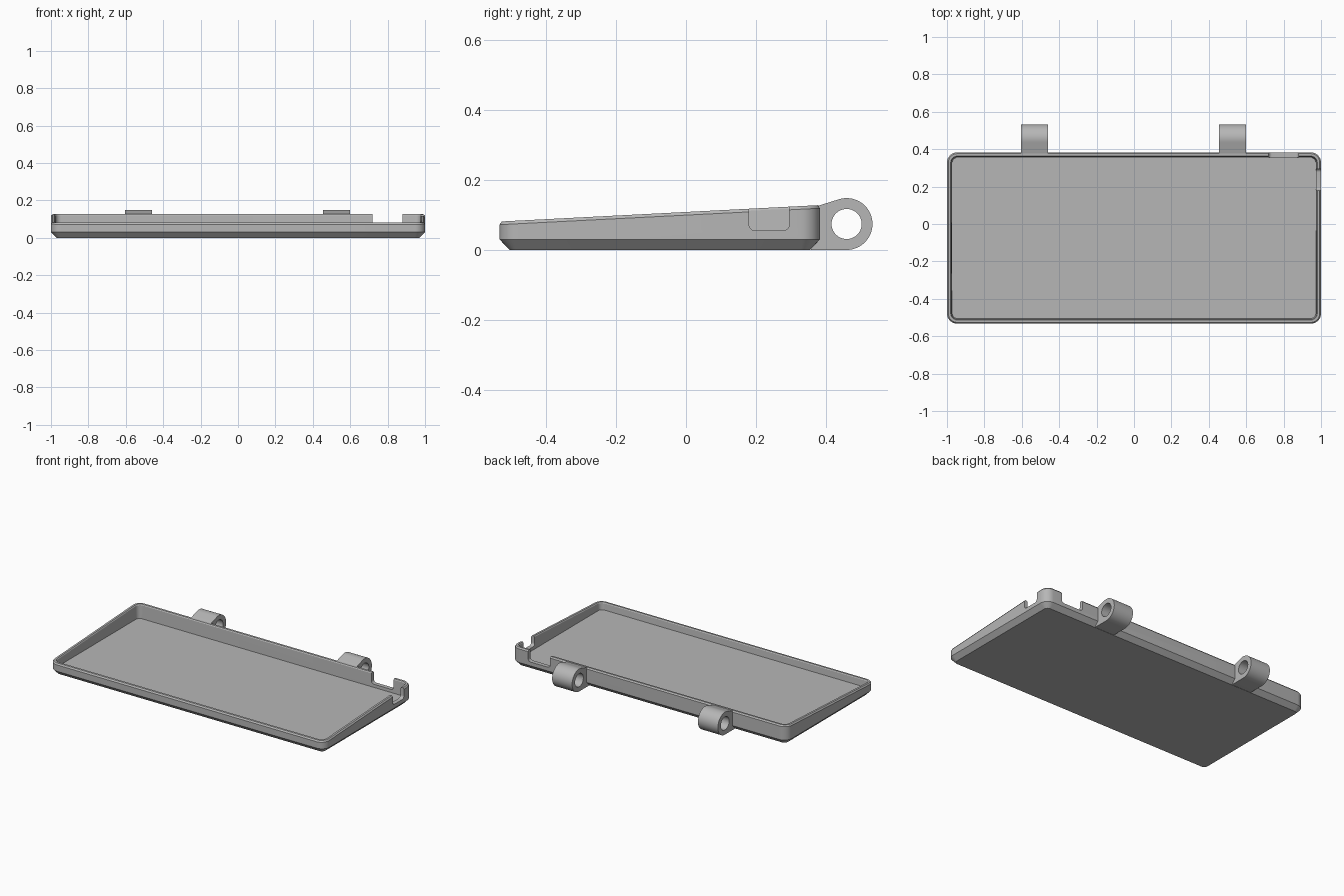
import bpy, bmesh, math
from mathutils import Vector

cube = bpy.data.objects.get("Cube")
if cube:
    bpy.data.objects.remove(cube, do_unlink=True)

grey = bpy.data.materials.new("plain grey")
grey.use_nodes = True
colour = (0.47, 0.47, 0.47, 1)
grey.diffuse_color = colour
grey.node_tree.nodes["Principled BSDF"].inputs["Base Color"].default_value = colour

FRONT, BACK, HALF_X, RADIUS = -0.533, 0.383, 1.0, 0.055


def finish(name, bm):
    bmesh.ops.recalc_face_normals(bm, faces=bm.faces)
    mesh = bpy.data.meshes.new(name)
    bm.to_mesh(mesh)
    bm.free()
    mesh.materials.append(grey)
    ob = bpy.data.objects.new(name, mesh)
    bpy.context.collection.objects.link(ob)
    return ob


def activate(ob):
    bpy.ops.object.select_all(action="DESELECT")
    ob.select_set(True)
    bpy.context.view_layer.objects.active = ob


def rim(y):
    """Height of the sloping rim."""
    return 0.081 + (y - FRONT) / (BACK - FRONT) * 0.047


def rounded_rect(x0, x1, y0, y1, r, steps=8):
    pts = []
    corners = ((x1 - r, y1 - r), (x0 + r, y1 - r), (x0 + r, y0 + r), (x1 - r, y0 + r))
    for quarter, (cx, cy) in enumerate(corners):
        for i in range(steps + 1):
            a = math.pi / 2 * (quarter + i / steps)
            pts.append((cx + r * math.cos(a), cy + r * math.sin(a)))
    return pts


def extrude(name, points, direction):
    """Prism made from a closed outline swept along a direction."""
    bm = bmesh.new()
    face = bm.faces.new([bm.verts.new(p) for p in points])
    new = bmesh.ops.extrude_face_region(bm, geom=[face])["geom"]
    bmesh.ops.translate(bm, vec=Vector(direction),
                        verts=[v for v in new if isinstance(v, bmesh.types.BMVert)])
    return finish(name, bm)


# Tray: rounded loops from the underside, up the wall, over the rim, to the floor
levels = [
    (0.029, lambda y: 0.0),
    (0.0, lambda y: 0.03),
    (0.0, lambda y: rim(y) - 0.009),
    (0.007, rim),
    (0.02, rim),
    (0.024, lambda y: rim(y) - 0.006),
    (0.028, lambda y: 0.035),
]
bm = bmesh.new()
loops = []
for inset, height in levels:
    outline = rounded_rect(-HALF_X + inset, HALF_X - inset, FRONT + inset, BACK - inset,
                           RADIUS - inset)
    loops.append([bm.verts.new((x, y, height(y))) for x, y in outline])
for low, high in zip(loops, loops[1:]):
    for i in range(len(low)):
        j = (i + 1) % len(low)
        bm.faces.new((low[i], low[j], high[j], high[i]))
bm.faces.new(loops[0])
bm.faces.new(loops[-1])
tray = finish("tray", bm)

# Notches with rounded lower corners, in the back wall and the left wall
NOTCH_Z = 0.055
back_cut = extrude("back_notch_cutter",
                   [(x, 0.345, z) for x, z in rounded_rect(0.72, 0.88, NOTCH_Z, 0.25, 0.018)],
                   (0, 0.08, 0))
side_cut = extrude("side_notch_cutter",
                   [(0.96, y, z) for y, z in rounded_rect(0.18, 0.295, NOTCH_Z, 0.25, 0.018)],
                   (0.08, 0, 0))
activate(tray)
for cutter in (back_cut, side_cut):
    cutter.hide_render = True
    mod = tray.modifiers.new("notch", "BOOLEAN")
    mod.operation, mod.solver, mod.object = "DIFFERENCE", "EXACT", cutter
    bpy.ops.object.modifier_apply(modifier=mod.name)
    bpy.data.objects.remove(cutter, do_unlink=True)

# Hinge knuckles: round barrel blended into the back wall, with a pin hole
CY, CZ, R, HOLE, WIDTH = 0.459, 0.074, 0.074, 0.043, 0.145


def hinge(name, x):
    top = math.radians(107)
    outline = [(0.371, 0.124), (0.371, 0.032), (0.356, 0.0)]
    for i in range(33):
        a = -math.pi / 2 + (top + math.pi / 2) * i / 32
        outline.append((CY + R * math.cos(a), CZ + R * math.sin(a)))
    ob = extrude(name, [(x, y, z) for y, z in outline], (WIDTH, 0, 0))
    circle = [(x - 0.02, CY + HOLE * math.cos(i * math.pi / 20),
               CZ + HOLE * math.sin(i * math.pi / 20)) for i in range(40)]
    pin = extrude(name + "_pin_cutter", circle, (WIDTH + 0.04, 0, 0))
    activate(ob)
    mod = ob.modifiers.new("pin hole", "BOOLEAN")
    mod.operation, mod.solver, mod.object = "DIFFERENCE", "EXACT", pin
    bpy.ops.object.modifier_apply(modifier=mod.name)
    bpy.data.objects.remove(pin, do_unlink=True)
    return ob


parts = [tray, hinge("right_hinge", -0.605), hinge("left_hinge", 0.455)]
for part in parts:
    activate(part)
    bpy.ops.object.shade_smooth_by_angle(angle=math.radians(25))
